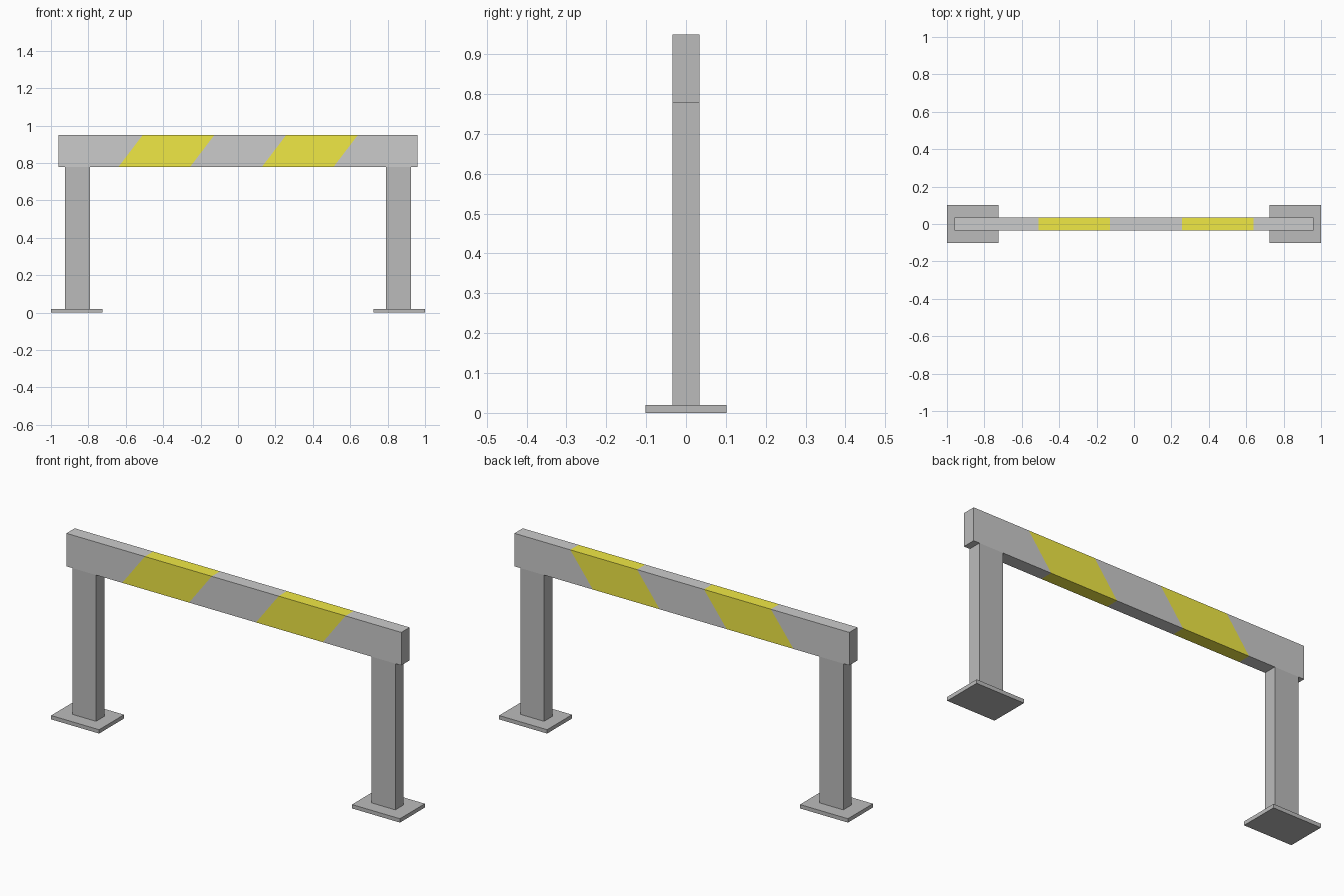
import bpy, bmesh

if "Cube" in bpy.data.objects:
    bpy.data.objects.remove(bpy.data.objects["Cube"])

DEPTH = 0.034                      # half thickness of rail and posts
RAIL_Z0, RAIL_Z1 = 0.778, 0.949


def material(name, rgb):
    mat = bpy.data.materials.new(name)
    mat.diffuse_color = (*rgb, 1)
    mat.use_nodes = True
    mat.node_tree.nodes["Principled BSDF"].inputs["Base Color"].default_value = mat.diffuse_color
    return mat


LIGHT = material("light_grey", (0.69, 0.69, 0.69))
YELLOW = material("yellow", (0.87, 0.81, 0.06))
DARK = material("dark_grey", (0.5, 0.5, 0.5))


def finish(name, bm, mats):
    bmesh.ops.recalc_face_normals(bm, faces=bm.faces)
    mesh = bpy.data.meshes.new(name)
    bm.to_mesh(mesh)
    bm.free()
    for mat in mats:
        mesh.materials.append(mat)
    obj = bpy.data.objects.new(name, mesh)
    bpy.context.collection.objects.link(obj)
    return obj


def box(name, x, y, z):
    bm = bmesh.new()
    bmesh.ops.create_cube(bm, size=1)
    for v in bm.verts:
        v.co = [lo + (c + 0.5) * (hi - lo) for c, (lo, hi) in zip(v.co, (x, y, z))]
    return finish(name, bm, [DARK])


# Top rail: slanted sections with flush yellow stripes, dark end caps
bm = bmesh.new()
cuts = [(-0.96, -0.96), (-0.64, -0.51), (-0.257, -0.127),
        (0.127, 0.257), (0.51, 0.64), (0.96, 0.96)]
rings = [[bm.verts.new(p) for p in ((xb, -DEPTH, RAIL_Z0), (xb, DEPTH, RAIL_Z0),
                                    (xt, DEPTH, RAIL_Z1), (xt, -DEPTH, RAIL_Z1))]
         for xb, xt in cuts]
for i, (a, b) in enumerate(zip(rings, rings[1:])):
    for k in range(4):
        n = (k + 1) % 4
        bm.faces.new((a[k], a[n], b[n], b[k])).material_index = i % 2
for ring in (rings[0], rings[-1]):
    bm.faces.new(ring).material_index = 2
finish("rail", bm, [LIGHT, YELLOW, DARK])

# Posts and foot plates on both sides
for side, s in (("left", -1), ("right", 1)):
    box(side + "_post", sorted((s * 0.79, s * 0.926)), (-DEPTH, DEPTH), (0.02, RAIL_Z0))
    box(side + "_foot_plate", sorted((s * 0.725, s * 1.0)), (-0.102, 0.102), (0, 0.02))
